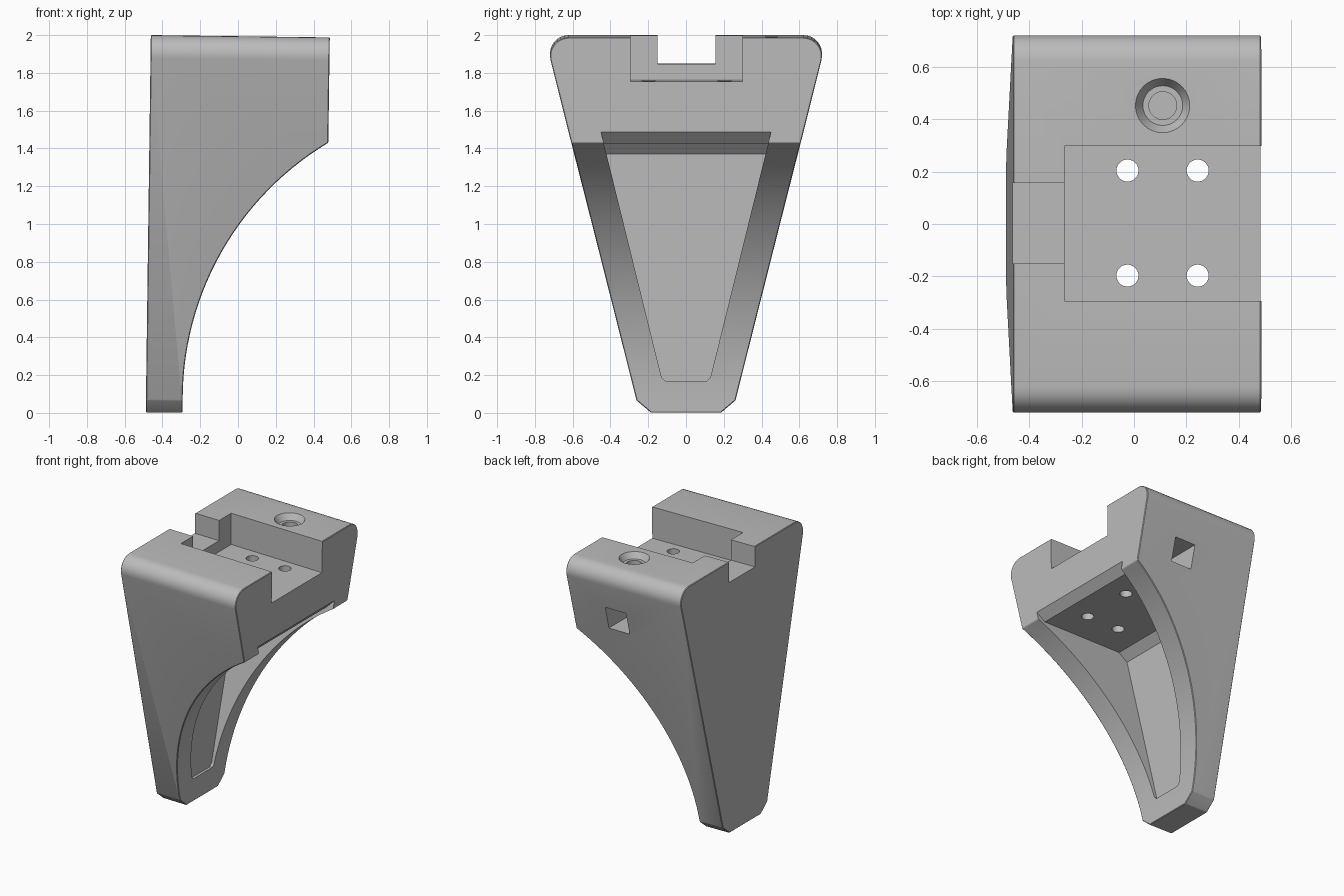
import bpy, bmesh
from math import sin, cos, radians, sqrt, asin
from mathutils import Matrix

if "Cube" in bpy.data.objects:
    bpy.data.objects.remove(bpy.data.objects["Cube"], do_unlink=True)

grey = bpy.data.materials.new("plain grey")
grey.use_nodes = True
colour = (0.5, 0.5, 0.5, 1)
grey.diffuse_color = colour
for node in grey.node_tree.nodes:
    if node.type == 'BSDF_PRINCIPLED':
        node.inputs["Base Color"].default_value = colour


def to_object(name, bm):
    bmesh.ops.recalc_face_normals(bm, faces=bm.faces[:])
    mesh = bpy.data.meshes.new(name)
    bm.to_mesh(mesh)
    bm.free()
    mesh.materials.append(grey)
    obj = bpy.data.objects.new(name, mesh)
    bpy.context.collection.objects.link(obj)
    return obj


def prism(name, profile, axis, low, high, tilt=0):
    """Extrude a (y, z) profile along x, or an (x, z) profile along y."""
    bm = bmesh.new()
    rings = []
    for d in (low, high):
        place = (lambda a, z: (d, a, z - tilt * (d + 0.46))) if axis == 'x' else (lambda a, z: (a, d, z))
        rings.append([bm.verts.new(place(a, z)) for a, z in profile])
    bm.faces.new(rings[0])
    bm.faces.new(rings[1])
    count = len(profile)
    for i in range(count):
        j = (i + 1) % count
        bm.faces.new((rings[0][i], rings[0][j], rings[1][j], rings[1][i]))
    return to_object(name, bm)


def cone(name, x, y, low, high, r_low, r_high):
    bm = bmesh.new()
    bmesh.ops.create_cone(bm, cap_ends=True, segments=32, radius1=r_low, radius2=r_high,
                          depth=high - low, matrix=Matrix.Translation((x, y, (low + high) / 2)))
    return to_object(name, bm)


def apply(obj, kind, **settings):
    mod = obj.modifiers.new(kind, kind)
    for key, value in settings.items():
        setattr(mod, key, value)
    bpy.context.view_layer.objects.active = obj
    bpy.ops.object.modifier_apply(modifier=mod.name)


def combine(obj, other, operation):
    apply(obj, 'BOOLEAN', object=other, operation=operation, solver='EXACT')
    bpy.data.objects.remove(other, do_unlink=True)


def mirrored(half):
    return half + [(-y, z) for y, z in reversed(half)]


# Body: tapered outline with rounded shoulders
half = [(0.185, 0.003), (0.262, 0.068)]
for i in range(9):
    a = radians(-14 + 104 * i / 8)
    half.append((0.622 + 0.098 * cos(a), 1.902 + 0.098 * sin(a)))
body = prism("bracket_body", mirrored(half), 'x', -1, 1, tilt=0.013)

# Side outline with the concave arc
radius, cx, cz = 1.585, 1.292, 0.07
end = asin((1.43 - cz) / radius)
side = [(-0.491, -0.2), (-0.295, -0.2)]
for i in range(29):
    a = end * i / 28
    side.append((cx - radius * cos(a), cz + radius * sin(a)))
side += [(0.489, 2.2), (-0.459, 2.2)]
combine(body, prism("side_outline", side, 'y', -1, 1), 'INTERSECT')
apply(body, 'BEVEL', width=0.008, segments=1, limit_method='ANGLE', angle_limit=radians(30))

# Hollow under the shelf, with chamfers at the back and front of its ceiling
cavity = prism("cavity", mirrored([(0.11, 0.17), (0.13, 0.19), (0.478, 1.6)]), 'x', -0.8, 1.2)
hollow_side = [(-0.312, 0), (-0.292, 1.37), (-0.235, 1.432), (0.42, 1.427),
               (0.56, 1.57), (0.9, 1.57), (0.9, 0)]
combine(cavity, prism("cavity_side", hollow_side, 'y', -1, 1), 'INTERSECT')

# Wide slot and narrow notch in the top
slot = prism("slot", [(-0.265, 2.2), (-0.265, 1.765), (0.7, 1.752), (0.7, 2.2)], 'y', -0.293, 0.298)
notch = prism("notch", [(-0.7, 2.2), (-0.7, 1.852), (-0.2, 1.846), (-0.2, 2.2)], 'y', -0.15, 0.156)
cutters = [cavity, slot, notch]

# Four bolt holes through the shelf
for x in (-0.025, 0.243):
    for y in (-0.197, 0.204):
        cutters.append(cone("bolt_hole", x, y, 1.3, 1.95, 0.042, 0.042))

# Countersunk screw hole and the square nut pocket below it
cutters.append(cone("screw_recess", 0.11, 0.452, 1.95, 2.03, 0.076, 0.128))
cutters.append(cone("screw_hole", 0.11, 0.452, 1.6, 1.98, 0.053, 0.053))
cutters.append(prism("nut_pocket", [(0.025, 1.515), (0.195, 1.515), (0.195, 1.685), (0.025, 1.685)],
                     'y', 0.36, 1))

for cutter in cutters:
    combine(body, cutter, 'DIFFERENCE')

bpy.ops.object.select_all(action='DESELECT')
body.select_set(True)
bpy.context.view_layer.objects.active = body
bpy.ops.object.shade_smooth_by_angle(angle=radians(18))
